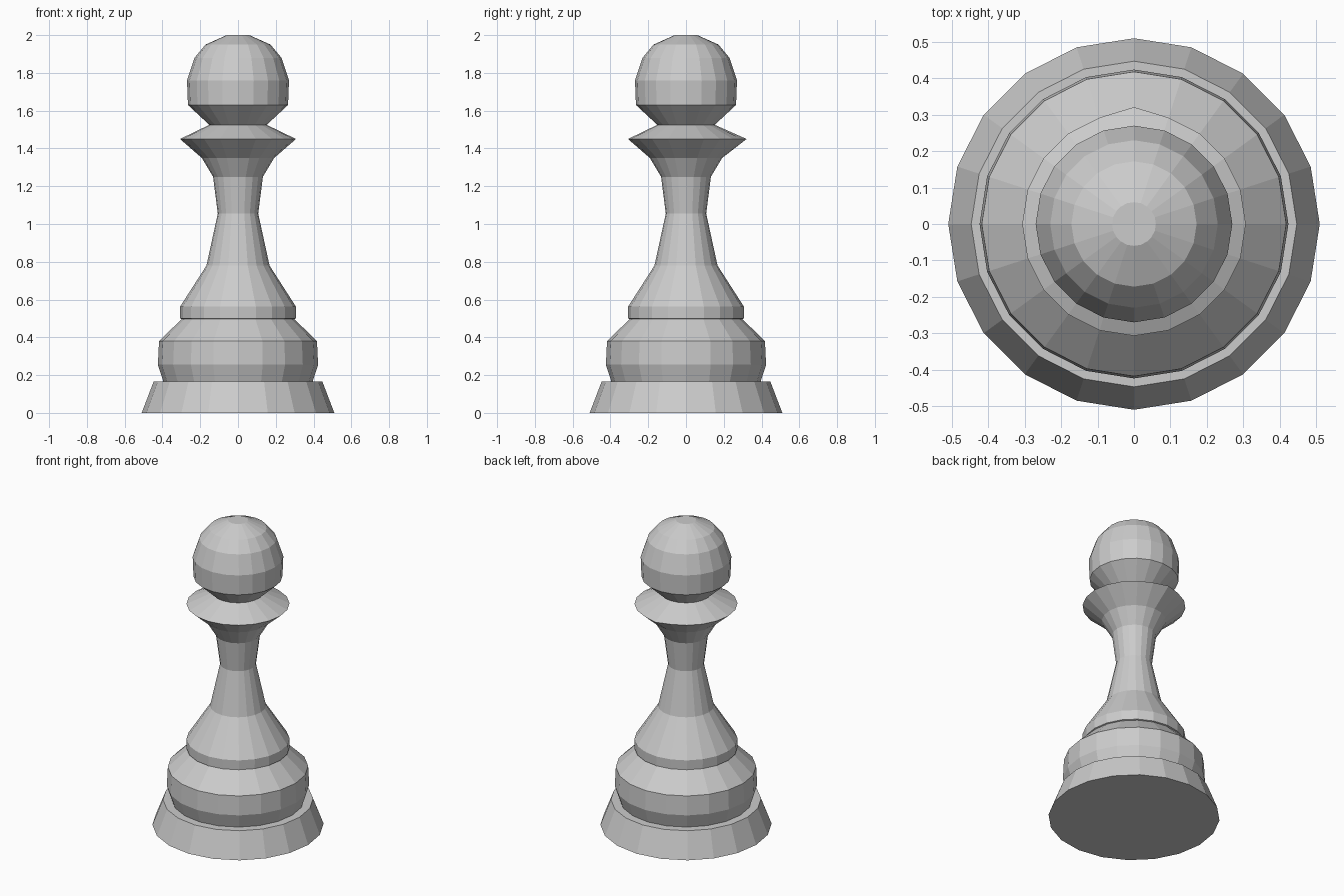
import bpy
import bmesh
from math import cos, sin, tau

SIDES = 20

cube = bpy.data.objects.get("Cube")
if cube:
    bpy.data.objects.remove(cube, do_unlink=True)

grey = bpy.data.materials.new("light grey")
grey.use_nodes = True
colour = (0.6, 0.6, 0.6, 1)
grey.diffuse_color = colour
grey.node_tree.nodes["Principled BSDF"].inputs["Base Color"].default_value = colour


def lathe(name, profile):
    """Turn a (radius, height) profile around z; zero radius closes to a point-free cap."""
    bm = bmesh.new()
    rings = [[bm.verts.new((r * cos(tau * i / SIDES), r * sin(tau * i / SIDES), z))
              for i in range(SIDES)] for r, z in profile if r > 0]
    for low, high in zip(rings, rings[1:]):
        for i in range(SIDES):
            j = (i + 1) % SIDES
            bm.faces.new((low[i], low[j], high[j], high[i]))
    if profile[0][0] == 0:
        bm.faces.new(reversed(rings[0]))
    if profile[-1][0] == 0:
        bm.faces.new(rings[-1])
    mesh = bpy.data.meshes.new(name)
    bm.to_mesh(mesh)
    bm.free()
    mesh.materials.append(grey)
    obj = bpy.data.objects.new(name, mesh)
    bpy.context.collection.objects.link(obj)
    return obj


# Flared foot with a flat ledge on top
lathe("foot", [(0, 0), (0.51, 0), (0.447, 0.165), (0.395, 0.165)])

# Wide rounded drum
lathe("drum", [(0.395, 0.165), (0.424, 0.255), (0.418, 0.38), (0.298, 0.497)])

# Narrow band and tapering stem
lathe("stem", [(0.298, 0.497), (0.306, 0.5), (0.307, 0.562), (0.167, 0.78),
               (0.107, 1.055), (0.132, 1.25), (0.192, 1.35)])

# Sharp collar, drawn out slightly at the back
collar = lathe("collar", [(0.192, 1.35), (0.307, 1.45), (0.152, 1.525)])
tip = max(collar.data.vertices, key=lambda v: v.co.y)
tip.co.y += 0.014

# Faceted ball head
lathe("head", [(0.152, 1.525), (0.265, 1.63), (0.27, 1.76), (0.23, 1.88),
               (0.172, 1.95), (0.06, 2), (0, 2)])
